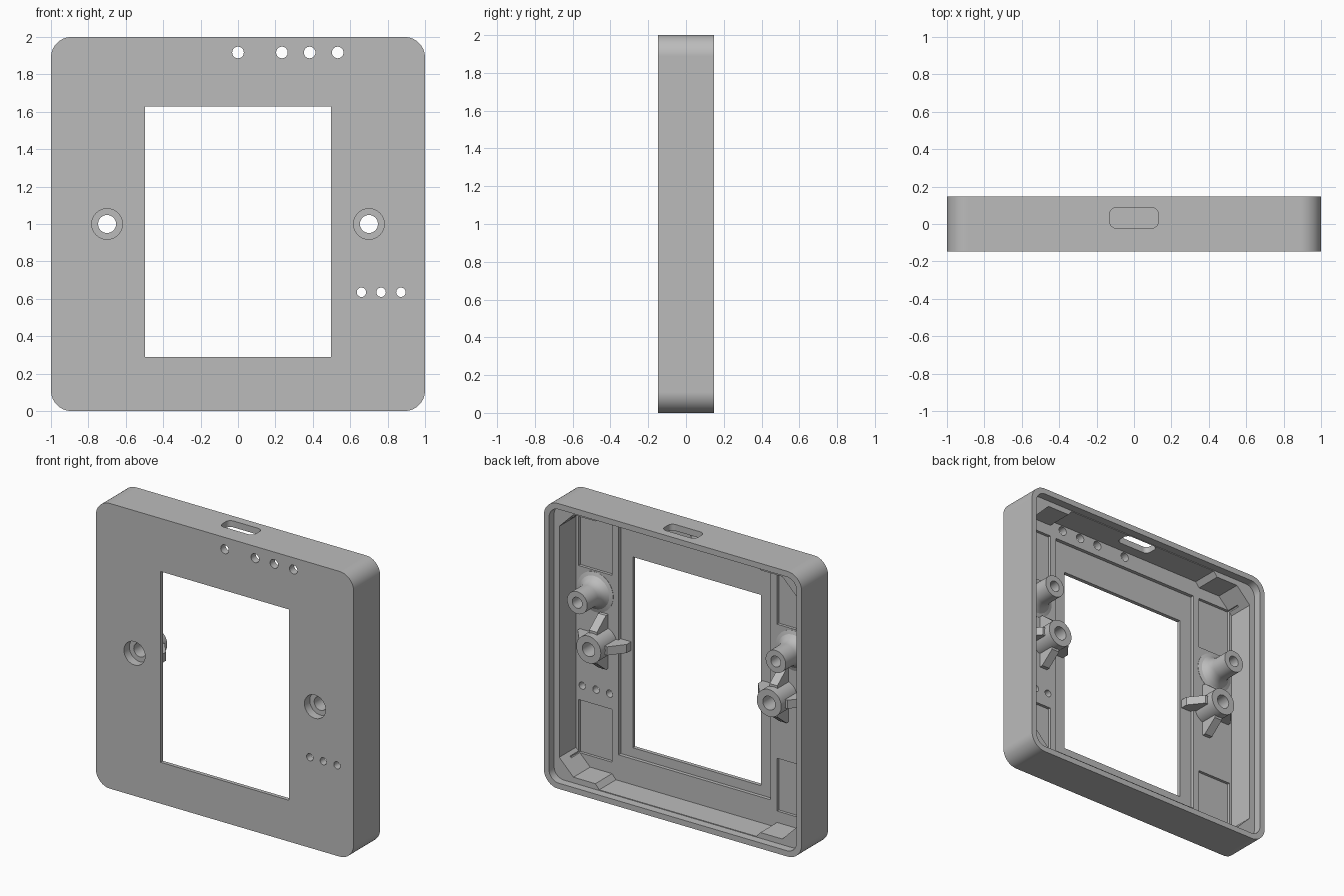
import bpy, bmesh, math
from mathutils import Matrix, Vector

if "Cube" in bpy.data.objects:
    bpy.data.objects.remove(bpy.data.objects["Cube"])

FRONT, BACK, PLATE, RECESS = -0.147, 0.147, -0.095, -0.12

grey = bpy.data.materials.new("plain_grey")
grey.diffuse_color = (0.5, 0.5, 0.5, 1)
grey.use_nodes = True
grey.node_tree.nodes["Principled BSDF"].inputs["Base Color"].default_value = grey.diffuse_color


def finish(name, bm):
    bmesh.ops.remove_doubles(bm, verts=bm.verts, dist=1e-5)
    bmesh.ops.recalc_face_normals(bm, faces=bm.faces)
    me = bpy.data.meshes.new(name)
    bm.to_mesh(me)
    bm.free()
    me.materials.append(grey)
    ob = bpy.data.objects.new(name, me)
    bpy.context.collection.objects.link(ob)
    return ob


def prism(name, pts, vec, matrix=Matrix()):
    """Extrude a closed outline of 3D points along vec."""
    bm = bmesh.new()
    face = bm.faces.new([bm.verts.new(p) for p in pts])
    ext = bmesh.ops.extrude_face_region(bm, geom=[face], use_keep_orig=True)
    bmesh.ops.translate(bm, vec=vec, verts=[g for g in ext["geom"] if isinstance(g, bmesh.types.BMVert)])
    bmesh.ops.transform(bm, matrix=matrix, verts=bm.verts)
    return finish(name, bm)


def xz_prism(name, pts, y0, y1):
    return prism(name, [(x, y0, z) for x, z in pts], (0, y1 - y0, 0))


def rounded(x0, x1, z0, z1, r, n=14):
    pts = []
    for k, (cx, cz) in enumerate([(x1 - r, z1 - r), (x0 + r, z1 - r), (x0 + r, z0 + r), (x1 - r, z0 + r)]):
        for i in range(n + 1):
            a = math.pi / 2 * (k + i / n)
            pts.append((cx + r * math.cos(a), cz + r * math.sin(a)))
    return pts


def rect(x0, x1, z0, z1):
    return [(x0, z0), (x1, z0), (x1, z1), (x0, z1)]


def lathe(name, x, z, profile, n=48):
    """Spin a (radius, y) profile about an axis parallel to y."""
    bm = bmesh.new()
    vs = [bm.verts.new((r, y, 0)) for r, y in profile]
    edges = [bm.edges.new(p) for p in zip(vs, vs[1:])]
    bmesh.ops.spin(bm, geom=vs + edges, cent=(0, 0, 0), axis=(0, 1, 0), angle=2 * math.pi, steps=n)
    bmesh.ops.translate(bm, vec=(x, 0, z), verts=bm.verts)
    return finish(name, bm)


def pin(name, x, z, r, y0, y1):
    return lathe(name, x, z, [(0, y0), (r, y0), (r, y1), (0, y1)])


def boolean(body, tool, op="DIFFERENCE"):
    mod = body.modifiers.new("cut", "BOOLEAN")
    mod.operation, mod.solver, mod.object = op, "EXACT", tool
    bpy.context.view_layer.objects.active = body
    bpy.ops.object.modifier_apply(modifier=mod.name)
    bpy.data.objects.remove(tool)


# outer shell
body = xz_prism("faceplate_housing", rounded(-1, 1, 0, 2, 0.11), FRONT, BACK)

# inner cavity with chamfered corners and thicker corner blocks
quarter = [(0.92, 0.19), (0.81, 0.08), (0.64, 0.08), (0.61, 0.045)]
right = quarter[::-1] + [(x, 2 - z) for x, z in quarter]
cavity = right + [(-x, z) for x, z in right[::-1]]
boolean(body, xz_prism("cavity", cavity, PLATE, 0.3))

# stepped lip around the open back
boolean(body, xz_prism("lip", rounded(-0.96, 0.96, 0.04, 1.96, 0.075), 0.09, 0.3))

# shallow recess around the window, and side pockets
boolean(body, xz_prism("window_recess", rect(-0.59, 0.59, 0.225, 1.84), RECESS, 0))
for s in (-1, 1):
    for z0 in (0.16, 1.47):
        x0, x1 = sorted((s * 0.64, s * 0.9))
        boolean(body, xz_prism("pocket", rect(x0, x1, z0, z0 + 0.37), RECESS + 0.005, 0))

# screw bosses with cross fins, and upper pillars with flared feet
for s in (-1, 1):
    boolean(body, pin("screw_boss", s * 0.7, 1, 0.095, -0.13, 0.08), "UNION")
    for k in range(4):
        fin = [(0, -0.13), (0.19, -0.13), (0.19, -0.07), (0.11, 0.03), (0, 0.03)]
        m = Matrix.Translation((s * 0.7, 0, 1)) @ Matrix.Rotation(k * math.pi / 2, 4, "Y")
        boolean(body, prism("fin", [(x, y, -0.03) for x, y in fin], (0, 0, 0.06), m), "UNION")
    boolean(body, lathe("pillar", s * 0.77, 1.32, [
        (0, -0.13), (0.14, -0.13), (0.14, -0.093), (0.115, -0.085), (0.095, -0.065),
        (0.083, -0.04), (0.078, -0.01), (0.078, 0.106), (0, 0.106)]), "UNION")

# window opening
boolean(body, xz_prism("window", rect(-0.497, 0.497, 0.29, 1.628), -0.3, 0.0))

# screw holes with counterbores, blind pillar holes
for s in (-1, 1):
    boolean(body, lathe("screw_hole", s * 0.7, 1, [
        (0, -0.3), (0.082, -0.3), (0.082, -0.087), (0.048, -0.087), (0.048, 0.3), (0, 0.3)]))
    boolean(body, pin("pillar_hole", s * 0.77, 1.32, 0.038, -0.05, 0.3))

# indicator holes along the top and small vent holes at the lower right
for x in (0, 0.235, 0.383, 0.533):
    boolean(body, pin("indicator_hole", x, 1.917, 0.031, -0.3, 0.0))
for x in (0.66, 0.765, 0.871):
    boolean(body, pin("vent_hole", x, 0.635, 0.025, -0.3, 0.0))

# cable slot through the top wall
slot = [(x, y, 1.9) for x, y in rounded(-0.13, 0.13, -0.022, 0.087, 0.035, 8)]
boolean(body, prism("cable_slot", slot, (0, 0, 0.2)))

# smooth the round parts, keep edges crisp
bpy.ops.object.select_all(action="DESELECT")
body.select_set(True)
bpy.context.view_layer.objects.active = body
bpy.ops.object.shade_smooth_by_angle(angle=math.radians(25))
weighted = body.modifiers.new("weighted_normals", "WEIGHTED_NORMAL")
weighted.keep_sharp = True
